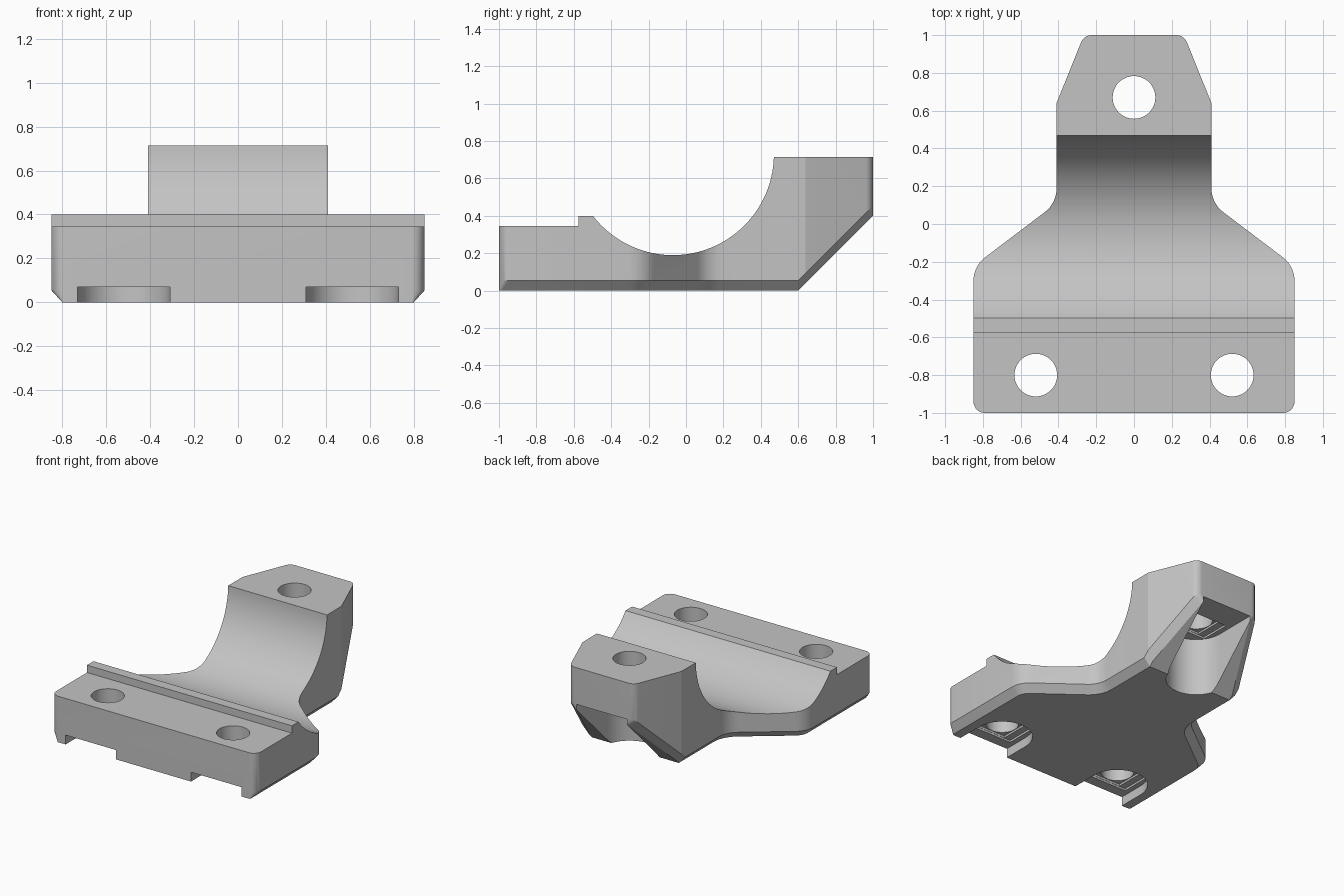
import bpy, bmesh, math
from mathutils import Vector, Matrix

cube = bpy.data.objects.get("Cube")
if cube:
    bpy.data.objects.remove(cube, do_unlink=True)

grey = bpy.data.materials.new("light grey")
grey.use_nodes = True
COLOUR = (0.55, 0.55, 0.55, 1)
grey.diffuse_color = COLOUR
grey.node_tree.nodes["Principled BSDF"].inputs["Base Color"].default_value = COLOUR

CHAMFER = 0.055
SLOPE_START = 0.6
HOLE_R, POCKET_R = 0.113, 0.21


def finish(bm, name):
    bmesh.ops.recalc_face_normals(bm, faces=bm.faces)
    mesh = bpy.data.meshes.new(name)
    bm.to_mesh(mesh)
    bm.free()
    mesh.materials.append(grey)
    obj = bpy.data.objects.new(name, mesh)
    bpy.context.collection.objects.link(obj)
    return obj


def prism(name, points, depth):
    """Extrude a closed 3D outline along a vector."""
    bm = bmesh.new()
    face = bm.faces.new([bm.verts.new(p) for p in points])
    new = bmesh.ops.extrude_face_region(bm, geom=[face])["geom"]
    bmesh.ops.translate(bm, vec=depth,
                        verts=[v for v in new if isinstance(v, bmesh.types.BMVert)])
    return finish(bm, name)


def half_outline(inset, steps=8):
    """Right half of the plan with rounded corners; front and back edges never inset."""
    corners = [(0, -1, 0), (0.85, -1, 0.06), (0.85, -0.223, 0.16), (0.41, 0.11, 0.16),
               (0.41, 0.64, 0), (0.265, 1, 0.06), (0, 1, 0)]
    pts = [Vector(c[:2]) for c in corners]
    dirs = [(b - a).normalized() for a, b in zip(pts, pts[1:])]
    gaps = [0] + [inset] * (len(dirs) - 2) + [0]
    out = []
    for i in range(1, len(pts) - 1):
        u, v = dirs[i - 1], dirs[i]
        n, m = Vector((u.y, -u.x)), Vector((v.y, -v.x))
        a, b = gaps[i - 1], gaps[i]
        det = n.x * m.y - n.y * m.x
        c = pts[i] + Vector((b * n.y - a * m.y, a * m.x - b * n.x)) / det
        turn = math.atan2(u.x * v.y - u.y * v.x, u.dot(v))
        sign = math.copysign(1, turn)
        if corners[i][2] == 0:
            out.append(c)
            continue
        r = corners[i][2] - sign * inset
        left = Vector((-u.y, u.x)) * sign
        centre = c - u * r * math.tan(abs(turn) / 2) + left * r
        for k in range(steps + 1):
            out.append(centre - Matrix.Rotation(turn * k / steps, 2) @ left * r)
    # Extra point where the underside starts to rise
    i = next(k for k, p in enumerate(out) if p.y > SLOPE_START)
    out.insert(i, Vector((out[i].x, SLOPE_START)))
    return out


def underside(y):
    return max(0, y - SLOPE_START)


# Clamp body: chamfered underside, straight walls, flat top to be carved
full, small = half_outline(0), half_outline(CHAMFER - 0.005)
levels = [[(p.x, p.y, underside(p.y)) for p in small],
          [(p.x, p.y, underside(p.y) + CHAMFER) for p in full],
          [(p.x, p.y, 1) for p in full]]
bm = bmesh.new()
right = [[bm.verts.new(p) for p in ring] for ring in levels]
left = [[bm.verts.new((-x, y, z)) for x, y, z in ring] for ring in levels]
for i in range(len(full) - 1):
    for level in (0, 2):
        a, b = right[level], left[level]
        bm.faces.new((a[i], a[i + 1], b[i + 1], b[i]))
    for side in (right, left):
        for lo, hi in zip(side, side[1:]):
            bm.faces.new((lo[i], lo[i + 1], hi[i + 1], hi[i]))
for end in (0, -1):
    for k in range(2):
        bm.faces.new((right[k][end], right[k + 1][end], left[k + 1][end], left[k][end]))
body = finish(bm, "clamp_body")

cutters = []

# Side profile: front flange, lip, round groove and tall rear pad
profile = [(-1.2, 0.345), (-0.575, 0.345), (-0.575, 0.40)]
start, stop, arc_steps = math.radians(-142.3), math.radians(-1.6), 48
for k in range(arc_steps + 1):
    t = start + (stop - start) * k / arc_steps
    profile.append((-0.07 + 0.54 * math.cos(t), 0.73 + 0.54 * math.sin(t)))
profile += [(1.2, 0.715), (1.2, 1.3), (-1.2, 1.3)]
cutters.append(prism("top_cutter", [(-1.2, y, z) for y, z in profile], (2.4, 0, 0)))


def box_points(x, y, w, h, z):
    return [(x - w, y - h, z), (x + w, y - h, z), (x + w, y + h, z), (x - w, y + h, z)]


# Bolt holes with open-ended nut pockets and stepped ceilings
for x, y, ceiling, out in ((-0.52, -0.8, 0.07, -1), (0.52, -0.8, 0.07, -1), (0, 0.67, 0.44, 1)):
    low = -0.2
    slot = [(x + POCKET_R * math.cos(math.pi * k / 24),
             y - out * POCKET_R * math.sin(math.pi * k / 24), low) for k in range(25)]
    slot += [(x - POCKET_R, y + out * 0.5, low), (x + POCKET_R, y + out * 0.5, low)]
    cutters.append(prism("pocket_cutter", slot, (0, 0, ceiling - low)))
    for w, h, rise in ((0.17, 0.118, 0.015), (0.116, 0.116, 0.03)):
        cutters.append(prism("step_cutter", box_points(x, y, w, h, low),
                             (0, 0, ceiling + rise - low)))
    ring = [(x + HOLE_R * math.cos(math.tau * k / 48),
             y + HOLE_R * math.sin(math.tau * k / 48), low) for k in range(48)]
    cutters.append(prism("hole_cutter", ring, (0, 0, 1.5)))

bpy.context.view_layer.objects.active = body
for cutter in cutters:
    cutter.hide_render = True
    mod = body.modifiers.new("cut", "BOOLEAN")
    mod.operation, mod.solver, mod.object = "DIFFERENCE", "EXACT", cutter
    bpy.ops.object.modifier_apply(modifier=mod.name)
    bpy.data.objects.remove(cutter, do_unlink=True)

# Merge coplanar strips, then smooth the rounded surfaces
bm = bmesh.new()
bm.from_mesh(body.data)
bmesh.ops.remove_doubles(bm, verts=bm.verts, dist=0.0001)
bmesh.ops.dissolve_limit(bm, angle_limit=math.radians(0.5), verts=bm.verts, edges=bm.edges)
bm.to_mesh(body.data)
bm.free()
bpy.ops.object.select_all(action="DESELECT")
body.select_set(True)
bpy.ops.object.shade_smooth_by_angle(angle=math.radians(20))
